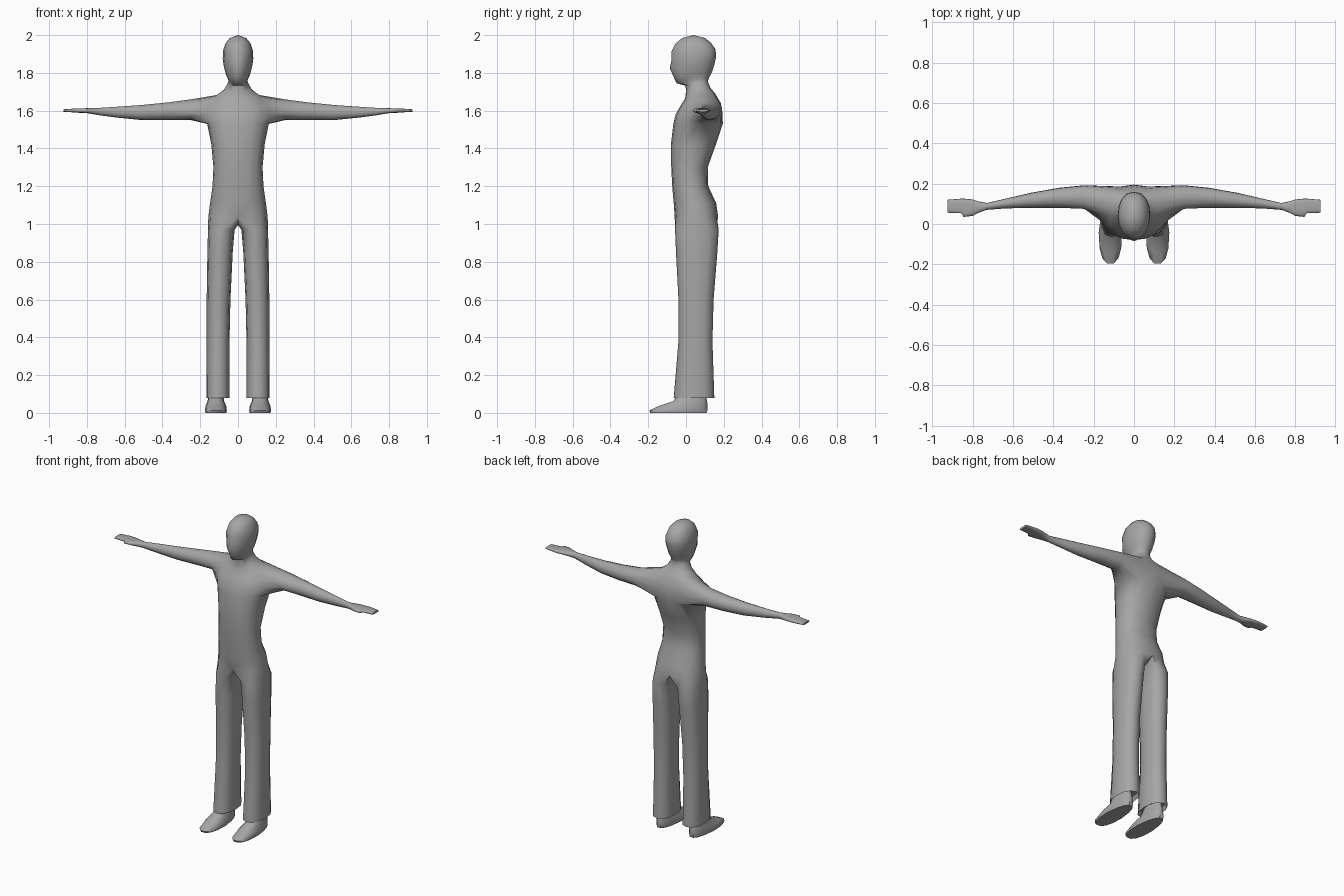
import bpy, bmesh, math

if "Cube" in bpy.data.objects:
    bpy.data.objects.remove(bpy.data.objects["Cube"])

grey = bpy.data.materials.new("plain_grey")
grey.diffuse_color = (0.38, 0.38, 0.38, 1)
grey.use_nodes = True
grey.node_tree.nodes["Principled BSDF"].inputs["Base Color"].default_value = grey.diffuse_color


def power(v, e):
    return math.copysign(abs(v) ** e, v)


def oval(n, start, cx, cy, hx, hy, e=1.0):
    """Points of a rounded outline, counted from the start angle."""
    pts = []
    for i in range(n):
        a = math.radians(start + 360 * i / n)
        pts.append((cx + hx * power(math.cos(a), e), cy + hy * power(math.sin(a), e)))
    return pts


def add_ring(bm, pts):
    return [bm.verts.new(p) for p in pts]


def bridge(bm, a, b, closed=True):
    n = len(a)
    for i in range(n if closed else n - 1):
        j = (i + 1) % n
        bm.faces.new((a[i], a[j], b[j], b[i]))


def finish(bm, name, angle):
    """Mirror the half mesh, weld the centre line and shade it."""
    dup = bmesh.ops.duplicate(bm, geom=bm.verts[:] + bm.edges[:] + bm.faces[:])
    for g in dup["geom"]:
        if isinstance(g, bmesh.types.BMVert):
            g.co.x = -g.co.x
    bmesh.ops.remove_doubles(bm, verts=bm.verts[:], dist=1e-4)
    bmesh.ops.recalc_face_normals(bm, faces=bm.faces[:])
    me = bpy.data.meshes.new(name)
    bm.to_mesh(me)
    bm.free()
    ob = bpy.data.objects.new(name, me)
    bpy.context.collection.objects.link(ob)
    me.materials.append(grey)
    bpy.ops.object.select_all(action="DESELECT")
    ob.select_set(True)
    bpy.context.view_layer.objects.active = ob
    bpy.ops.object.shade_smooth_by_angle(angle=math.radians(angle))


bm = bmesh.new()

# Torso, neck and head: z front, z back, y front, y back, half width, front roundness
SECTIONS = [
    (1.04, 1.04, -.060, .170, .157, .85),
    (1.11, 1.11, -.065, .160, .148, .85),
    (1.20, 1.20, -.073, .118, .135, .85),
    (1.30, 1.30, -.078, .115, .130, .85),
    (1.42, 1.42, -.080, .158, .141, .85),
    (1.53, 1.53, -.067, .195, .163, .85),
    (1.58, 1.59, -.055, .193, .175, .85),
    (1.625, 1.64, -.030, .184, .165, .9),
    (1.665, 1.69, -.005, .155, .120, .95),
    (1.70, 1.72, .000, .130, .075, 1),
    (1.732, 1.755, -.002, .115, .055, 1),
    (1.745, 1.775, -.050, .122, .050, 1.1),
    (1.775, 1.805, -.064, .138, .064, 1.15),
    (1.825, 1.85, -.086, .152, .076, 1.15),
    (1.86, 1.89, -.078, .160, .081, 1.1),
    (1.91, 1.925, -.078, .156, .079, 1),
    (1.955, 1.96, -.056, .132, .066, 1),
    (1.985, 1.985, -.020, .100, .043, 1),
]
rows = []
for zf, zb, yf, yb, w, ef in SECTIONS:
    pts = []
    for i in range(9):
        a = math.radians(-90 + 22.5 * i)
        e = ef if i < 4 else 0.9
        s = power(math.sin(a), e)
        x = w * abs(math.cos(a)) ** e if 0 < i < 8 else 0
        pts.append((x, (yf + yb) / 2 + s * (yb - yf) / 2, zf + (zb - zf) * (s + 1) / 2))
    rows.append(add_ring(bm, pts))

# Skin between sections, leaving an armhole open
LOW, HIGH, C0, C1 = 5, 8, 3, 7
for r in range(len(rows) - 1):
    for c in range(8):
        if LOW <= r < HIGH and C0 <= c < C1:
            continue
        bm.faces.new((rows[r][c], rows[r][c + 1], rows[r + 1][c + 1], rows[r + 1][c]))
crown = bm.verts.new((0, .04, 2.0))
for c in range(8):
    bm.faces.new((rows[-1][c], rows[-1][c + 1], crown))

# Arm and hand: x, y front, y back, z low, z high
ARM = [
    (.25, .075, .192, 1.550, 1.660),
    (.37, .080, .180, 1.549, 1.644),
    (.51, .080, .155, 1.550, 1.630),
    (.64, .077, .125, 1.563, 1.621),
    (.73, .070, .104, 1.575, 1.615),
    (.77, .056, .112, 1.582, 1.614),
    (.80, .040, .122, 1.587, 1.613),
    (.845, .035, .126, 1.589, 1.612),
    (.855, .053, .126, 1.590, 1.612),
    (.925, .056, .120, 1.594, 1.607),
]
prev = rows[LOW][C0:C1 + 1] + [rows[r][C1] for r in range(LOW + 1, HIGH + 1)]
prev += [rows[HIGH][c] for c in range(C1 - 1, C0 - 1, -1)]
prev += [rows[r][C0] for r in range(HIGH - 1, LOW, -1)]
for x, yf, yb, z0, z1 in ARM:
    pts = oval(len(prev), 225, (yf + yb) / 2, (z0 + z1) / 2, (yb - yf) / 2, (z1 - z0) / 2,
               1.0 if x < .75 else .7)
    ring = add_ring(bm, [(x, y, z) for y, z in pts])
    bridge(bm, prev, ring)
    prev = ring
bm.faces.new(prev)

# Trouser leg, joined to the torso by a crotch arc: z, x inner, x outer, y front, y back
LEG = [
    (.97, .018, .159, -.058, .173),
    (.85, .028, .162, -.053, .166),
    (.60, .040, .166, -.040, .146),
    (.38, .045, .166, -.040, .140),
    (.08, .045, .168, -.065, .150),
    (.11, .055, .158, -.050, .138),
]
prev = rows[0] + add_ring(bm, [(0, .12, 1.005), (0, .05, .995), (0, -.02, 1.0)])
for z, xi, xo, yf, yb in LEG:
    pts = oval(12, -120, (xi + xo) / 2, (yf + yb) / 2, (xo - xi) / 2, (yb - yf) / 2, .85)
    ring = add_ring(bm, [(x, y, z) for x, y in pts])
    bridge(bm, prev, ring)
    prev = ring
bm.faces.new(prev)
finish(bm, "body", 60)

# Feet: z, half width, y toe, y heel
bm = bmesh.new()
prev = None
for z, hw, yf, yb in [(0, .055, -.192, .112), (.012, .058, -.198, .116), (.035, .055, -.150, .116),
                      (.062, .044, -.070, .114), (.12, .034, -.030, .100)]:
    cy, hy = (yf + yb) / 2, (yb - yf) / 2
    pts = oval(14, 0, 0, cy, hw, hy, .8)
    ring = add_ring(bm, [(.117 + x * (1 - .22 * max(0, (y - cy) / hy)), y, z) for x, y in pts])
    if prev:
        bridge(bm, prev, ring)
    else:
        bm.faces.new(ring)
    prev = ring
bm.faces.new(prev)
finish(bm, "feet", 50)
